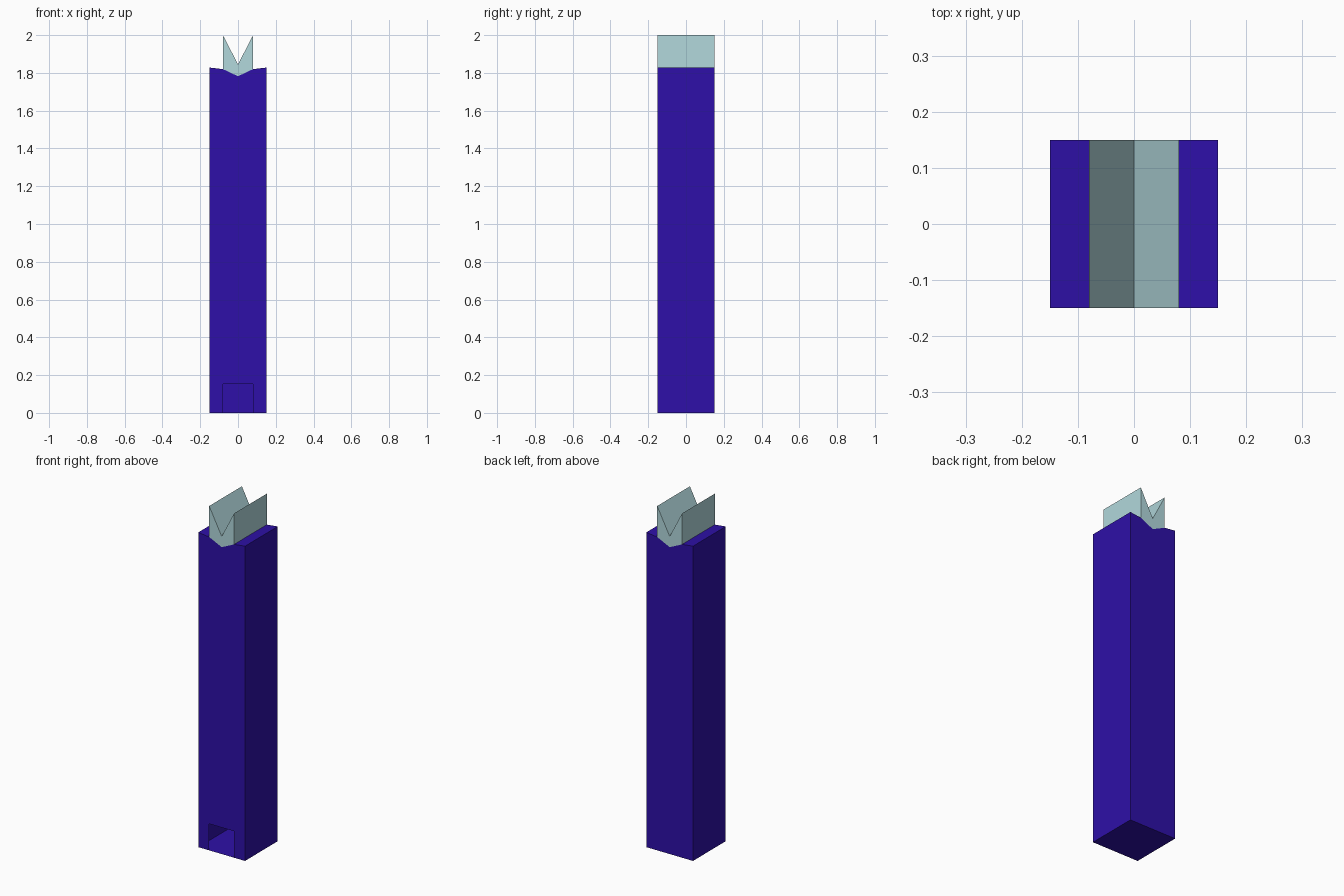
import bpy
import bmesh

if "Cube" in bpy.data.objects:
    bpy.data.objects.remove(bpy.data.objects["Cube"])

W, P, D = 0.15, 0.08, 0.15          # half width, half prong width, half depth
EDGE, SHOULDER, DIP = 1.828, 1.82, 1.782
DOOR = 0.154


def material(name, hex_rgb):
    mat = bpy.data.materials.new(name)
    rgb = [(int(hex_rgb[i:i + 2], 16) / 255) for i in (0, 2, 4)]
    lin = [c / 12.92 if c <= 0.04045 else ((c + 0.055) / 1.055) ** 2.4 for c in rgb]
    mat.diffuse_color = (*lin, 1)
    mat.use_nodes = True
    mat.node_tree.nodes["Principled BSDF"].inputs["Base Color"].default_value = mat.diffuse_color
    return mat


def shell(name, outline, mat, cutout=(), skip=()):
    """Extrude an x-z outline (counter-clockwise from the front) along y.
    cutout points open a doorway in the front face; skip leaves sides open."""
    bm = bmesh.new()
    front = [bm.verts.new((x, -D, z)) for x, z in outline]
    back = [bm.verts.new((x, D, z)) for x, z in outline]
    door = [bm.verts.new((x, -D, z)) for x, z in cutout]
    bm.faces.new(front[:1] + door + front[1:])
    bm.faces.new(back[::-1])
    n = len(outline)
    for i in range(n):
        if i not in skip:
            j = (i + 1) % n
            bm.faces.new((front[i], back[i], back[j], front[j]))
    mesh = bpy.data.meshes.new(name)
    bm.to_mesh(mesh)
    bm.free()
    mesh.materials.append(mat)
    obj = bpy.data.objects.new(name, mesh)
    bpy.context.collection.objects.link(obj)
    return obj


# Hollow post with a V-dipped top and a doorway cut in the front wall
shell("post",
      [(-W, 0), (W, 0), (W, EDGE), (P, SHOULDER), (0, DIP), (-P, SHOULDER), (-W, EDGE)],
      material("post_blue", "2e10a8"),
      cutout=[(-P, 0), (-P, DOOR), (P, DOOR), (P, 0)])

# Notched crown sitting in the V, open underneath where it meets the post
shell("notched_crown",
      [(-P, SHOULDER), (0, DIP), (P, SHOULDER), (P, 2), (0, 1.845), (-P, 2)],
      material("crown_pale", "b2d8dc"),
      skip=(0, 1))
